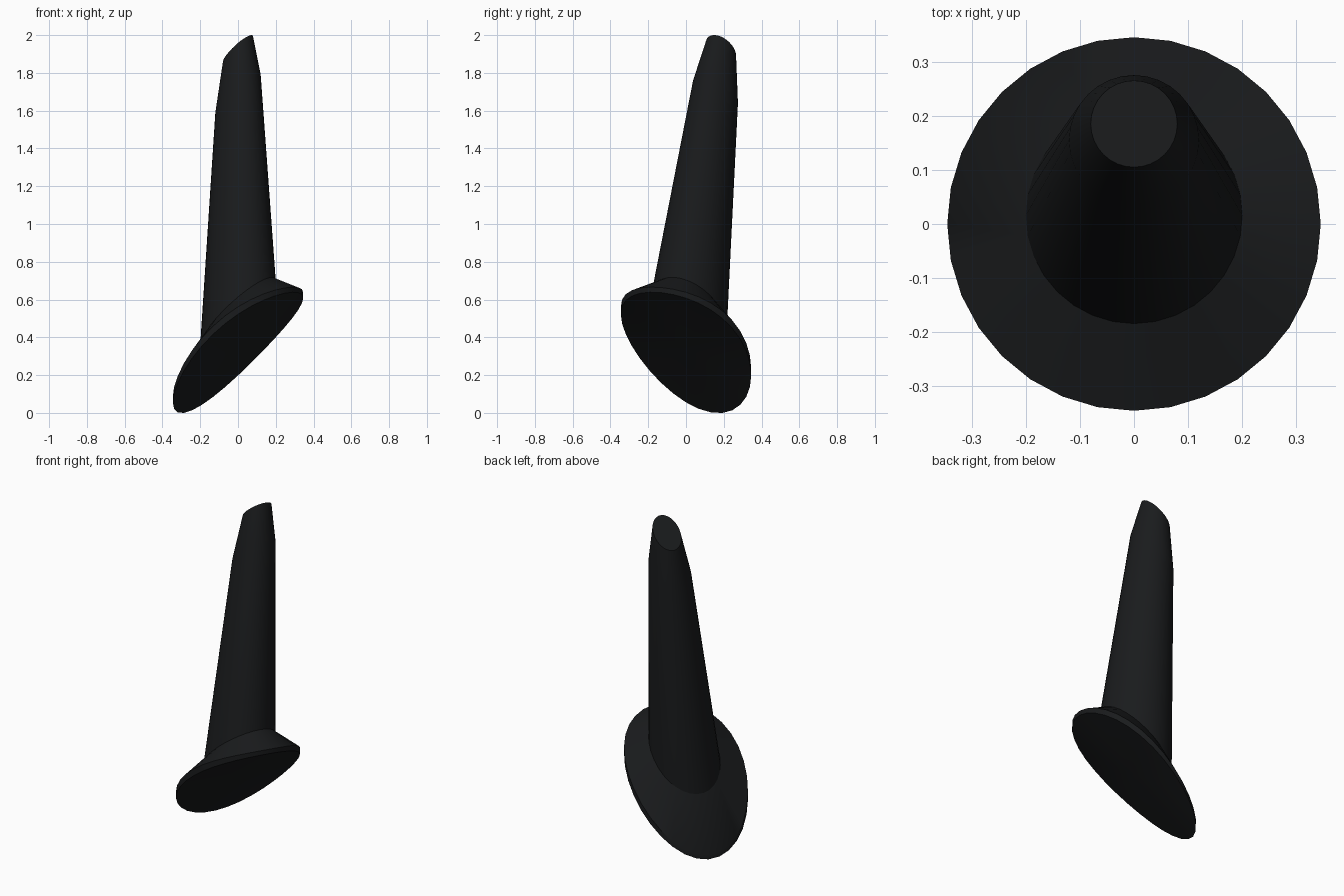
import bpy, bmesh, math

if "Cube" in bpy.data.objects:
    bpy.data.objects.remove(bpy.data.objects["Cube"])

SIDES = 32
SLOPE_X, SLOPE_Y = 0.84, -0.42

mat = bpy.data.materials.new("black")
mat.diffuse_color = (0.010, 0.011, 0.012, 1)
mat.use_nodes = True
mat.node_tree.nodes["Principled BSDF"].inputs["Base Color"].default_value = mat.diffuse_color


def ring(bm, r, cy, cz, sx=SLOPE_X, sy=SLOPE_Y, arch=0.0):
    """Circle in plan, sheared onto a sloping (optionally arched) plane."""
    verts = []
    for i in range(SIDES):
        a = 2 * math.pi * i / SIDES
        x, y = r * math.cos(a), r * math.sin(a)
        z = cz + sx * x + sy * y - arch * math.cos(2 * (a + math.radians(29)))
        verts.append(bm.verts.new((x, y + cy, z)))
    return verts


def bridge(bm, lo, hi):
    for i in range(SIDES):
        j = (i + 1) % SIDES
        bm.faces.new((lo[i], lo[j], hi[j], hi[i]))


def fan(bm, loop, centre, flip=False):
    c = bm.verts.new(centre)
    for i in range(SIDES):
        tri = (loop[i], loop[(i + 1) % SIDES], c)
        bm.faces.new(tri[::-1] if flip else tri)


def finish(bm, name):
    me = bpy.data.meshes.new(name)
    bm.to_mesh(me)
    bm.free()
    ob = bpy.data.objects.new(name, me)
    bpy.context.collection.objects.link(ob)
    me.materials.append(mat)
    bpy.ops.object.select_all(action='DESELECT')
    ob.select_set(True)
    bpy.context.view_layer.objects.active = ob
    bpy.ops.object.shade_smooth_by_angle(angle=math.radians(30))


# sloping base flange: thin rim, then a shallow cone up to the mast foot
bm = bmesh.new()
under = ring(bm, 0.345, 0, 0.346, 0.80, -0.47, 0.027)
rim = ring(bm, 0.345, 0, 0.381, 0.80, -0.47, 0.035)
foot = ring(bm, 0.2, 0.016, 0.53)
bridge(bm, under, rim)
bridge(bm, rim, foot)
fan(bm, under, (0, 0, 0.346), flip=True)
finish(bm, "base_flange")

# raked tapering mast with a slanted tip
bm = bmesh.new()
sections = [(0.2, 0.016, 0.53), (0.12, 0.155, 1.69), (0.08, 0.185, 1.925)]
loops = [ring(bm, *s) for s in sections]
for lo, hi in zip(loops, loops[1:]):
    bridge(bm, lo, hi)
fan(bm, loops[-1], (0, 0.185, 1.925))
finish(bm, "mast")
